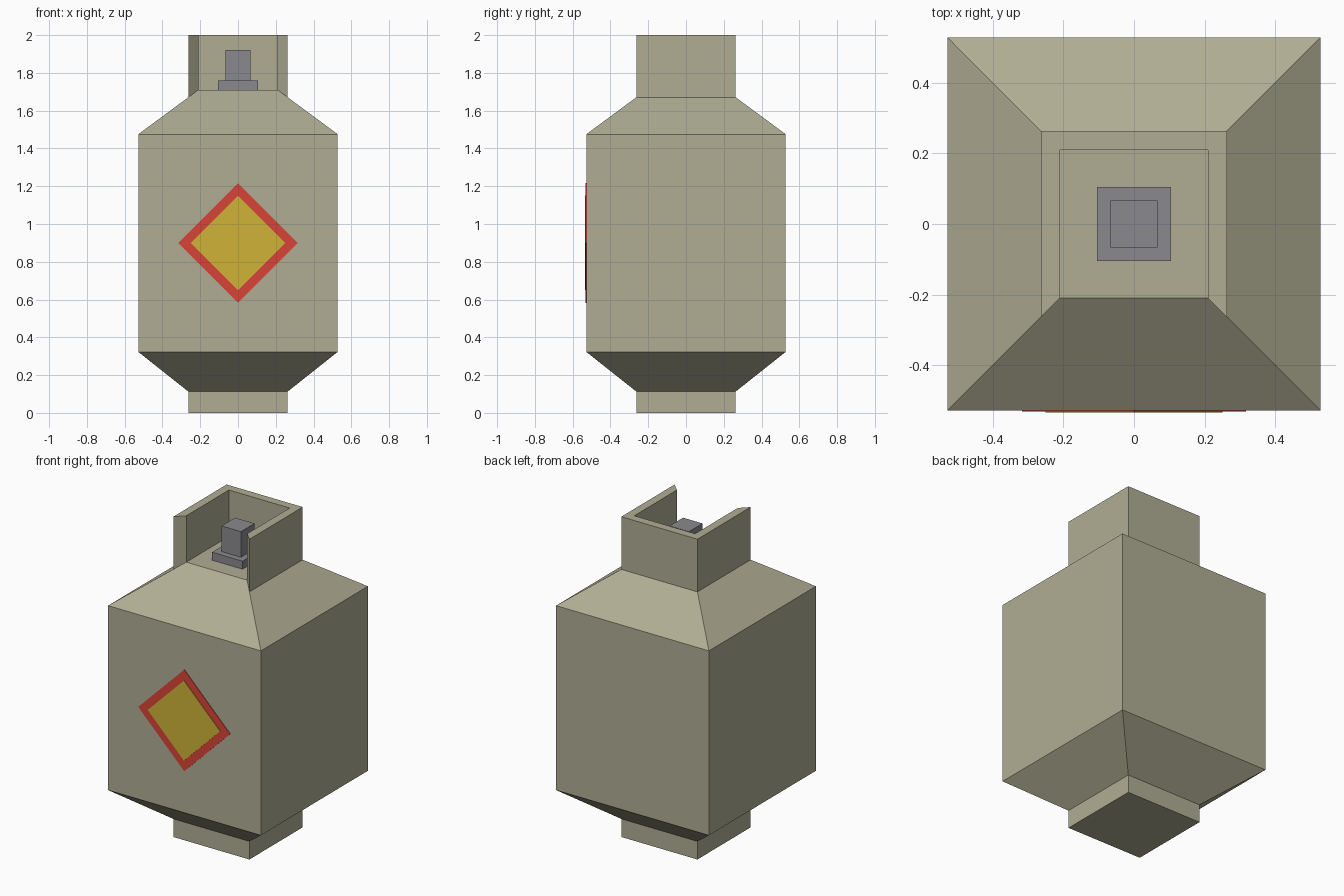
import bpy

if "Cube" in bpy.data.objects:
    bpy.data.objects.remove(bpy.data.objects["Cube"])


def material(name, rgb):
    lin = [((c / 255 + 0.055) / 1.055) ** 2.4 for c in rgb]
    m = bpy.data.materials.new(name)
    m.diffuse_color = (*lin, 1)
    m.use_nodes = True
    m.node_tree.nodes["Principled BSDF"].inputs["Base Color"].default_value = m.diffuse_color
    return m


TAN = material("khaki paint", (176, 174, 148))
GREY = material("grey metal", (138, 138, 142))
RED = material("red label", (217, 68, 56))
YELLOW = material("yellow label", (208, 180, 56))


def make(name, verts, faces, mat):
    me = bpy.data.meshes.new(name)
    me.from_pydata(verts, [], faces)
    me.materials.append(mat)
    ob = bpy.data.objects.new(name, me)
    bpy.context.collection.objects.link(ob)
    return ob


def square(h, z):
    return [(-h, -h, z), (h, -h, z), (h, h, z), (-h, h, z)]


def square_loft(name, profile, mat):
    """Closed stack of square rings given as (half width, height)."""
    verts = [v for h, z in profile for v in square(h, z)]
    faces = [(3, 2, 1, 0)]
    for r in range(0, len(verts) - 4, 4):
        faces += [(r + i, r + (i + 1) % 4, r + 4 + (i + 1) % 4, r + 4 + i) for i in range(4)]
    n = len(verts)
    faces.append((n - 4, n - 3, n - 2, n - 1))
    return make(name, verts, faces, mat)


# Tank with foot, lower taper, straight body and sloped shoulder
OUT, INN = 0.263, 0.21
square_loft("tank", [(OUT, 0), (OUT, 0.113), (0.528, 0.323), (0.528, 1.475), (INN, 1.71)], TAN)

# Collar: three walls with mitred ends, open at the front, sitting on the shoulder
rings = [square(OUT, 1.671), square(OUT, 2.0), square(INN, 2.0), square(INN, 1.71)]
verts = [v for ring in rings for v in ring]
faces = [(0, 4, 8, 12), (13, 9, 5, 1)]
for i in (1, 2, 3):
    j = (i + 1) % 4
    faces += [(k + i, k + j, k + 4 + j, k + 4 + i) for k in (0, 4, 8)]
make("collar", verts, faces, TAN)

# Valve: base plate and stem
square_loft("valve_base", [(0.105, 1.71), (0.105, 1.76)], GREY)
square_loft("valve_stem", [(0.067, 1.76), (0.067, 1.92)], GREY)


# Hazard label: thin diamond plates on the front
def diamond(name, r, depth, mat):
    pts = [(0, -r), (r, 0), (0, r), (-r, 0)]
    verts = [(x, y, 0.9 + z) for y in (-0.528 - depth, -0.528) for x, z in pts]
    faces = [(0, 1, 2, 3)]
    faces += [(i, i + 4, (i + 1) % 4 + 4, (i + 1) % 4) for i in range(4)]
    make(name, verts, faces, mat)


diamond("label_border", 0.317, 0.003, RED)
diamond("label_centre", 0.25, 0.006, YELLOW)
